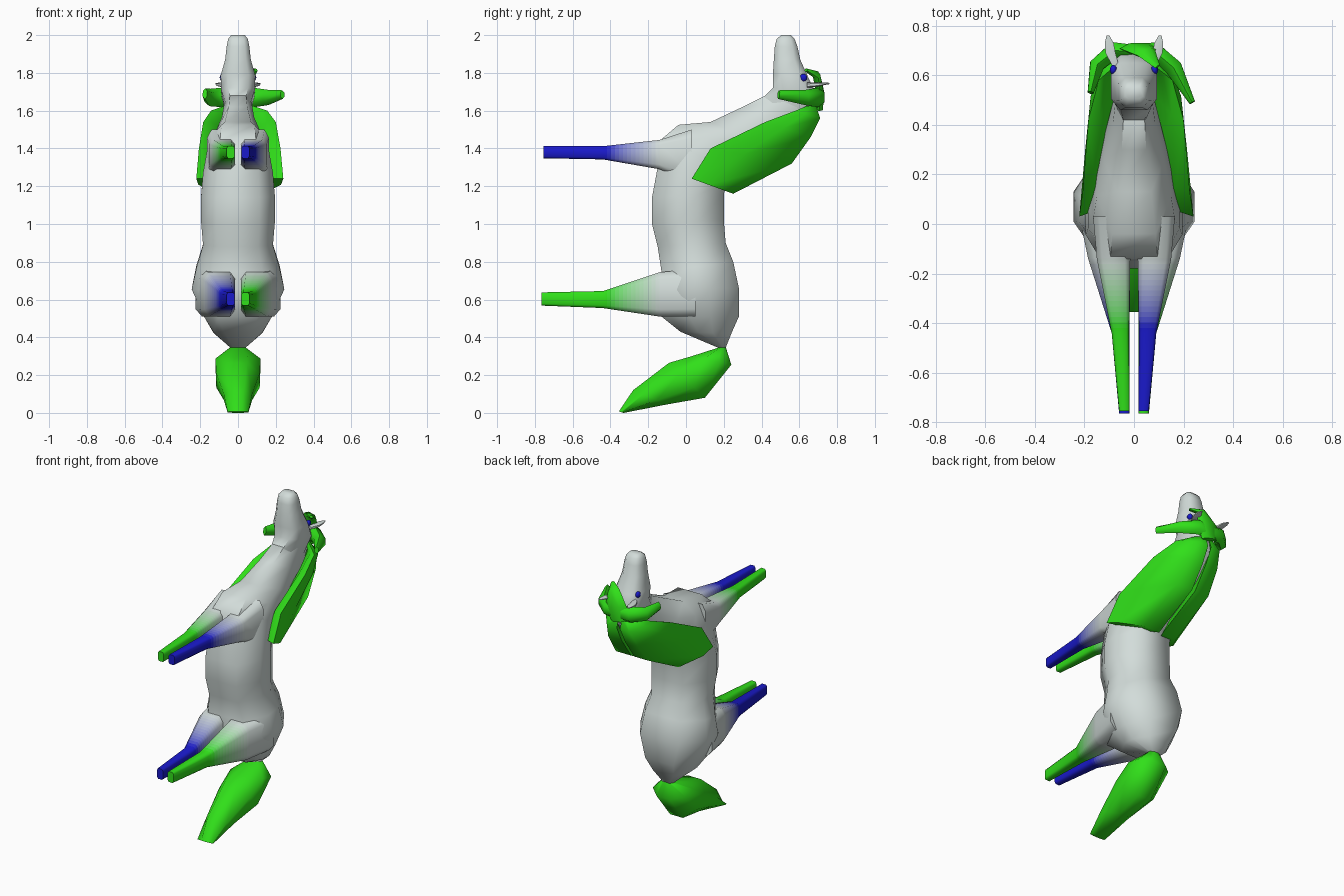
import bpy, bmesh, math
from mathutils import Vector as V

if "Cube" in bpy.data.objects:
    bpy.data.objects.remove(bpy.data.objects["Cube"])

GREY, GREEN, BLUE = (.65, .72, .70), (.03, .74, .01), (.01, .01, .6)


def material(col):
    name = "paint_%.2f_%.2f_%.2f" % tuple(col)
    m = bpy.data.materials.get(name) or bpy.data.materials.new(name)
    m.diffuse_color = (*col, 1)
    m.use_nodes = True
    m.node_tree.nodes["Principled BSDF"].inputs["Base Color"].default_value = m.diffuse_color
    return m


def loft(name, rings, colours=(GREY,), angle=62):
    """Skin a list of equal rings, cap the ends, colour whole or per band."""
    bm = bmesh.new()
    rows = [[bm.verts.new(p) for p in r] for r in rings]
    n = len(rows[0])
    for b, (lo, hi) in enumerate(zip(rows, rows[1:])):
        for k in range(n):
            f = bm.faces.new((lo[k], lo[(k + 1) % n], hi[(k + 1) % n], hi[k]))
            f.material_index = min(b, len(colours) - 1)
    bm.faces.new(rows[0][::-1])
    bm.faces.new(rows[-1]).material_index = len(colours) - 1
    bmesh.ops.recalc_face_normals(bm, faces=bm.faces)
    me = bpy.data.meshes.new(name)
    bm.to_mesh(me)
    bm.free()
    for c in colours:
        me.materials.append(material(c))
    ob = bpy.data.objects.new(name, me)
    bpy.context.collection.objects.link(ob)
    bpy.ops.object.select_all(action='DESELECT')
    ob.select_set(True)
    bpy.context.view_layer.objects.active = ob
    bpy.ops.object.shade_smooth_by_angle(angle=math.radians(angle))


def octagon(c, u, v, ku=.41, kv=.41):
    """Octagon filling its box; ku, kv = flat share of each side."""
    return [c + u * a + v * b for a, b in ((1, kv), (ku, 1), (-ku, 1), (-1, kv),
                                           (-1, -kv), (-ku, -1), (ku, -1), (1, -kv))]


def hexagon(c, u, v):
    a = [(k + .5) * math.pi / 3 for k in range(6)]
    return [c + (u * math.cos(t) + v * math.sin(t)) * 1.155 for t in a]


def slices(rows, ku=.41, kv=.41):
    """Cross-sections from front point (y, z), back point (y, z), half width."""
    out = []
    for py, pz, qy, qz, w in rows:
        p, q = V((0, py, pz)), V((0, qy, qz))
        out.append(octagon((p + q) / 2, V((w, 0, 0)), (q - p) / 2, ku, kv))
    return out


# Torso and neck
loft("body", slices([
    (.17, .345, .21, .345, .04), (-.03, .43, .24, .42, .13),
    (-.13, .51, .28, .51, .18), (-.14, .65, .28, .66, .245),
    (-.13, .75, .25, .80, .22), (-.15, .88, .21, .90, .185),
    (-.18, 1.0, .20, 1.02, .195), (-.18, 1.14, .20, 1.16, .195),
    (-.15, 1.30, .22, 1.22, .185), (-.14, 1.44, .30, 1.28, .165),
    (-.04, 1.525, .38, 1.33, .15), (.13, 1.54, .48, 1.39, .12),
    (.30, 1.62, .60, 1.47, .085), (.46, 1.70, .67, 1.58, .07)], .58, .28))

# Head, muzzle pointing up
loft("head", slices([
    (.40, 1.66, .66, 1.56, .065), (.46, 1.72, .70, 1.67, .088),
    (.46, 1.79, .65, 1.77, .092), (.465, 1.87, .605, 1.87, .068),
    (.47, 1.94, .59, 1.94, .060), (.48, 1.98, .575, 1.98, .052),
    (.505, 2.0, .555, 2.0, .036)], .6, .55))

# Tail
loft("tail", slices([
    (.17, .345, .21, .35, .04), (.03, .30, .24, .255, .12),
    (-.09, .265, .10, .08, .115), (-.28, .12, -.10, .045, .075),
    (-.355, .008, -.33, 0, .055)]), [GREEN])


# Legs, fading from body grey to the limb colour
def leg(name, side, colour, rows):
    def box(y, x0, x1, z0, z1):
        return octagon(V((side * (x0 + x1) / 2, y, (z0 + z1) / 2)),
                       V(((x1 - x0) / 2, 0, 0)), V((0, 0, (z1 - z0) / 2)), .68, .68)
    root, top, shin, hoof = rows
    steps = 14
    fade = [[a + (b - a) * i / steps for a, b in zip(top, shin)] for i in range(steps + 1)]
    cols = [GREY] + [[g + (c - g) * min(1, (i + .5) / steps * 1.1) for g, c in zip(GREY, colour)]
                     for i in range(steps)] + [colour]
    loft(name, [box(*r) for r in [root] + fade + [hoof]], cols)


FRONT = [(.03, .01, .165, 1.22, 1.50), (-.14, .015, .15, 1.29, 1.445),
         (-.44, .02, .09, 1.342, 1.412), (-.755, .018, .06, 1.348, 1.412)]
HIND = [(.05, .01, .225, .51, .76), (-.14, .015, .185, .51, .745),
        (-.44, .018, .09, .555, .645), (-.765, .018, .06, .568, .638)]
for side, tag, cf, ch in ((1, "right", BLUE, GREEN), (-1, "left", GREEN, BLUE)):
    leg("front_leg_" + tag, side, cf, FRONT)
    leg("hind_leg_" + tag, side, ch, HIND)

    # Mane half: slab wrapping from the crest down one side of the neck
    sx = 1 if side > 0 else -.92
    rings = []
    for px, py, pz, qy, qz in ((.08, .64, 1.625, .69, 1.62), (.155, .58, 1.60, .71, 1.56),
                               (.20, .42, 1.54, .66, 1.46), (.225, .13, 1.40, .56, 1.32),
                               (.24, .03, 1.24, .25, 1.16)):
        p, q = V((px, py, pz)), V((.012, qy, qz))
        m = p.lerp(q, .4)
        pts = [q, V((px * .55, q.y, q.z)), V((px * .95, m.y, m.z)), p,
               V((px * .75, p.y + .02, p.z)), V((px * .45, m.y, m.z))]
        rings.append([V((a.x * sx, a.y, a.z)) for a in pts])
    loft("mane_" + tag, rings, [GREEN])

    # Ear
    loft("ear_" + tag, [hexagon(V((side * x, y, z)), V((w, 0, 0)), V((0, 0, h)))
                        for x, y, z, w, h in ((.075, .64, 1.735, .014, .012),
                                              (.095, .69, 1.738, .02, .010),
                                              (.10, .73, 1.742, .018, .006),
                                              (.105, .76, 1.744, .006, .003))])

    # Eye
    bpy.ops.mesh.primitive_uv_sphere_add(segments=12, ring_count=8, radius=.02,
                                         location=(side * .083, .622, 1.775))
    eye = bpy.context.object
    eye.name = "eye_" + tag
    eye.scale = (.7, 1, 1)
    eye.data.materials.append(material(BLUE))
    bpy.ops.object.shade_smooth_by_angle()


# Forelock strands sweeping over the crown
def lock(name, pts, ref=V((0, 0, 1))):
    c = [V(p[:3]) for p in pts]
    rings = []
    for i, p in enumerate(pts):
        t = (c[min(i + 1, len(c) - 1)] - c[max(i - 1, 0)]).normalized()
        u = t.cross(ref).normalized()
        rings.append(hexagon(c[i], u * p[3], u.cross(t) * p[4]))
    loft(name, rings, [GREEN])


lock("forelock_right", [(-.02, .69, 1.66, .03, .04), (.08, .70, 1.67, .035, .045),
                        (.16, .63, 1.67, .035, .035), (.235, .49, 1.685, .012, .02)])
lock("forelock_left", [(.02, .69, 1.66, .03, .04), (-.08, .70, 1.67, .035, .045),
                       (-.15, .64, 1.67, .03, .04), (-.175, .53, 1.69, .012, .025)])
# Crown strand lies flat, so its width runs along x
lock("forelock_crown", [(.095, .635, 1.815, .008, .010), (.05, .69, 1.79, .018, .035),
                        (.02, .71, 1.70, .02, .07), (0, .705, 1.61, .02, .05)], V((1, 0, 0)))
